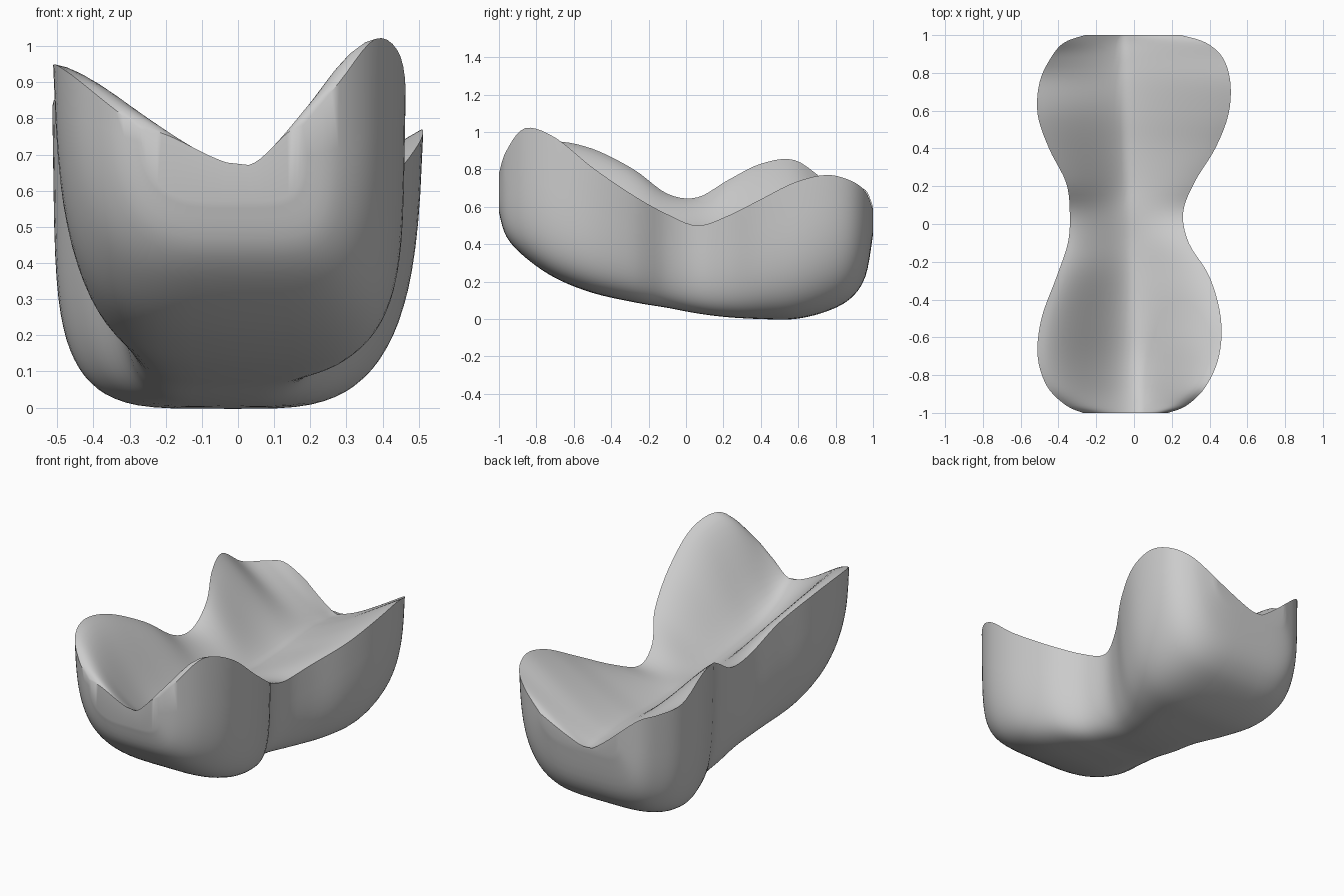
import bpy, bmesh, math
from mathutils import Vector

default = bpy.data.objects.get("Cube")
if default:
    bpy.data.objects.remove(default, do_unlink=True)

# Cross-section stations from front to back, in hundredths:
# y, left x, right x, left rim z, valley z, right rim z, underside z
STATIONS = [
    (-100, -27, 18, 77, 67, 78, 57),
    (-96, -36, 28, 84, 65, 90, 44),
    (-86, -46, 38, 92, 59, 102, 33),
    (-70, -51, 45, 95, 53, 97, 22),
    (-50, -49, 46, 91, 50, 81, 14),
    (-28, -41, 40, 80, 48, 66, 9),
    (-10, -35, 29, 67, 47, 56, 6),
    (6, -34, 26, 65, 47, 50, 3),
    (22, -36, 32, 74, 46, 55, 1),
    (40, -45, 43, 83, 46, 64, 0),
    (58, -51, 50, 85, 47, 73, 0),
    (75, -50, 51, 74, 47, 77, 4),
    (88, -44, 47, 71, 46, 74, 11),
    (96, -37, 38, 69, 45, 68, 23),
    (100, -26, 25, 60, 45, 58, 45),
]
STEPS = 5          # rings between neighbouring stations
TOP_CELLS = 30     # cells across the hollow
UNDER_CELLS = 40   # cells around the underside


def spline(a, b, c, d, t):
    """Smooth interpolation between b and c."""
    return 0.5 * (2 * b + (c - a) * t + (2 * a - 5 * b + 4 * c - d) * t * t
                  + (3 * b - a - 3 * c + d) * t ** 3)


def smooth_stations():
    last = len(STATIONS) - 1
    for i in range(last):
        around = [STATIONS[min(max(i + k, 0), last)] for k in (-1, 0, 1, 2)]
        for s in range(STEPS):
            yield [spline(*values, s / STEPS) / 100 for values in zip(*around)]
    yield [value / 100 for value in STATIONS[last]]


def power(value, exponent):
    return math.copysign(abs(value) ** exponent, value)


def cross_section(y, left, right, z_left, z_valley, z_right, z_under):
    """Closed ring: hollow from left to right, then back under the body."""
    ring = []
    middle = (left + right) / 2
    half = (right - left) / 2
    valley = -0.02 - 0.04 * y
    backness = min(max((1 + y) / 2, 0), 1)
    # Hollow: rounded at the front, sharper towards the back
    for i in range(TOP_CELLS + 1):
        x = left + (right - left) * i / TOP_CELLS
        edge, z_edge = (left, z_left) if x < valley else (right, z_right)
        t = (x - valley) / (edge - valley)
        ease = (1 - backness) * t * t * (3 - 2 * t) + backness * t ** 1.2
        ring.append(Vector((x, y, z_valley + (z_edge - z_valley) * ease)))
    # Underside: opposite corners are squarer, the others rounder
    for i in range(1, UNDER_CELLS):
        angle = math.pi * i / UNDER_CELLS
        twist = math.copysign(y, y * math.cos(angle))
        roundness = 4.3 - 1.3 * twist
        across = power(math.cos(angle), 2 / roundness)
        down = power(math.sin(angle), 2 / roundness)
        lean = 1 - (0.04 + 0.03 * twist) * down
        z_rim = z_left + (z_right - z_left) * (across + 1) / 2
        ring.append(Vector((middle + half * across * lean, y,
                            z_rim + (z_under - z_rim) * down)))
    return ring


def loft(name, rings, material):
    bm = bmesh.new()
    loops = [[bm.verts.new(p) for p in ring] for ring in rings]
    count = len(loops[0])
    for near, far in zip(loops, loops[1:]):
        for i in range(count):
            j = (i + 1) % count
            bm.faces.new((near[i], near[j], far[j], far[i]))
    # End walls, from the hollow edge to the underside
    for loop in (loops[0], loops[-1]):
        bm.faces.new(loop)
    bmesh.ops.triangulate(bm, faces=[f for f in bm.faces if len(f.verts) > 4])
    bmesh.ops.recalc_face_normals(bm, faces=bm.faces)
    mesh = bpy.data.meshes.new(name)
    bm.to_mesh(mesh)
    bm.free()
    mesh.materials.append(material)
    obj = bpy.data.objects.new(name, mesh)
    bpy.context.collection.objects.link(obj)
    return obj


def flat_material(name, colour):
    material = bpy.data.materials.new(name)
    material.use_nodes = True
    material.diffuse_color = colour
    material.node_tree.nodes["Principled BSDF"].inputs["Base Color"].default_value = colour
    return material


# Saddle-shaped body
grey = flat_material("light_grey", (0.6, 0.6, 0.6, 1))
body = loft("saddle_body", [cross_section(*s) for s in smooth_stations()], grey)
bpy.ops.object.select_all(action="DESELECT")
body.select_set(True)
bpy.context.view_layer.objects.active = body
bpy.ops.object.shade_smooth_by_angle(angle=math.radians(40))
